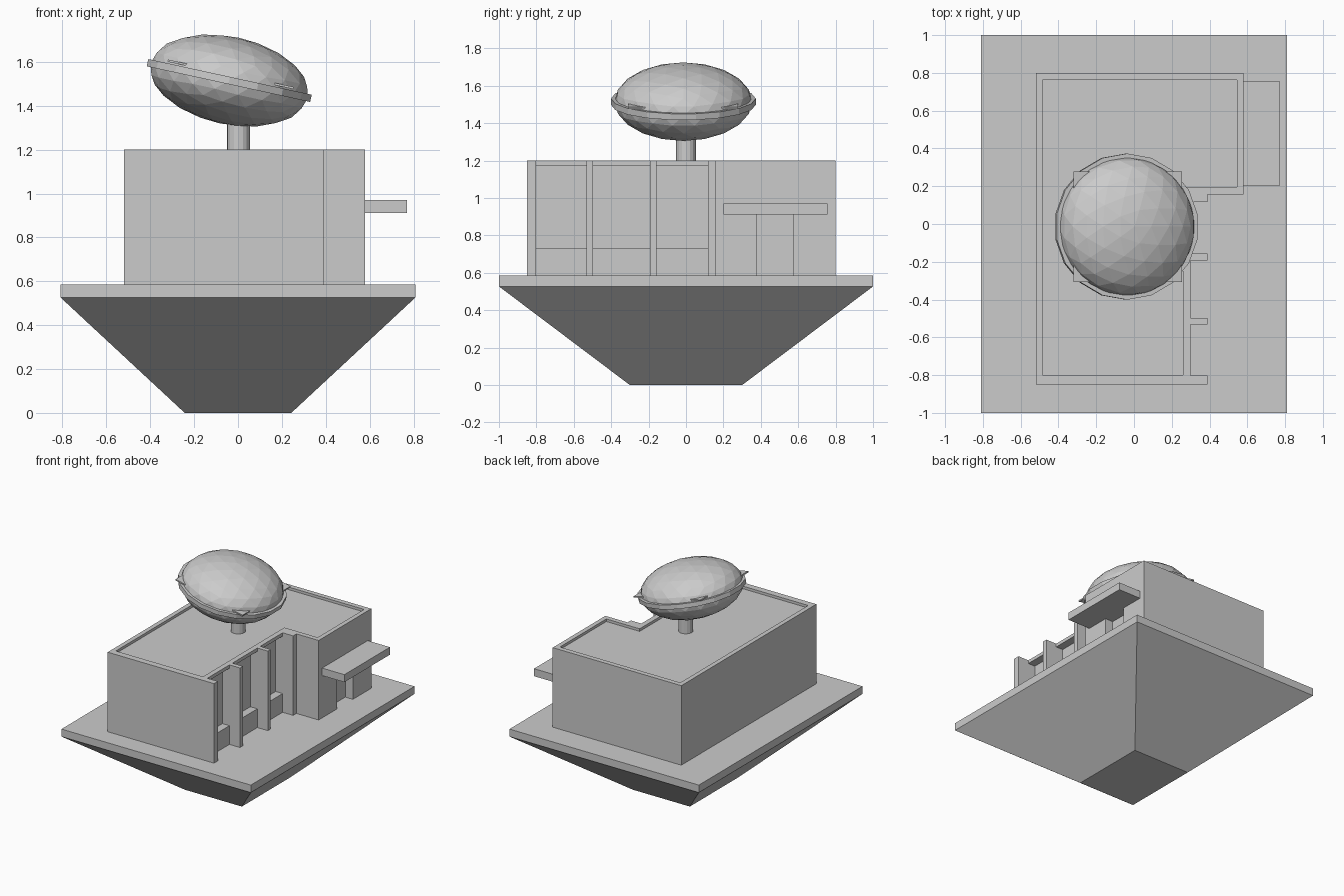
import bpy, bmesh, math
from mathutils import Matrix, Vector

if "Cube" in bpy.data.objects:
    bpy.data.objects.remove(bpy.data.objects["Cube"])


def finish(name, bm):
    bmesh.ops.recalc_face_normals(bm, faces=bm.faces)
    me = bpy.data.meshes.new(name)
    bm.to_mesh(me)
    bm.free()
    ob = bpy.data.objects.new(name, me)
    bpy.context.collection.objects.link(ob)
    return ob


def box(name, x, y, z, mat=Matrix()):
    bm = bmesh.new()
    bmesh.ops.create_cube(bm, size=1)
    for v in bm.verts:
        v.co = mat @ Vector([(a + b) / 2 + c * (b - a) for (a, b), c in zip((x, y, z), v.co)])
    return finish(name, bm)


def stack(name, loops):
    """Closed solid from rings of equal length: list of (points, z)."""
    bm = bmesh.new()
    rings = [[bm.verts.new((x, y, z)) for x, y in pts] for pts, z in loops]
    n = len(rings[0])
    for a, b in zip(rings, rings[1:]):
        for i in range(n):
            j = (i + 1) % n
            bm.faces.new((a[i], a[j], b[j], b[i]))
    bm.faces.new(rings[0][::-1])
    bm.faces.new(rings[-1])
    return finish(name, bm)


def rect(x, y):
    return [(-x, -y), (x, -y), (x, y), (-x, y)]


def cut(target, cutter):
    cutter.hide_render = True
    cutter.hide_set(True)
    m = target.modifiers.new("cut", 'BOOLEAN')
    m.operation = 'DIFFERENCE'
    m.solver = 'EXACT'
    m.object = cutter


# Tapered base with overhanging slab edge
stack("base", [(rect(.243, .30), 0), (rect(.81, 1), .527), (rect(.81, 1), .585)])

# L-shaped building with sunken roof behind a parapet
outer = [(-.52, -.85), (.30, -.85), (.30, .157), (.58, .157), (.58, .80), (-.52, .80)]
inner = [(-.485, -.80), (.26, -.80), (.26, .195), (.545, .195), (.545, .762), (-.485, .762)]
building = stack("building", [(outer, .58), (outer, 1.2), (inner, 1.2), (inner, 1.18)])

# Fins dividing the side facade, with a recessed window in each bay
fins = [(-.85, -.803), (-.533, -.497), (-.192, -.157), (.117, .157)]
for lo, hi in fins:
    box("facade_fin", (.28, .39), (lo, hi), (.58, 1.2))
for (_, lo), (hi, _) in zip(fins, fins[1:]):
    cut(building, box("window_cutter", (.24, .4), (lo, hi), (.73, 1.174)))

# Doorway recess and canopy
cut(building, box("door_cutter", (.515, .7), (.38, .575), (.584, .912)))
box("canopy", (.57, .77), (.20, .757), (.912, .97))

# Mast
bm = bmesh.new()
bmesh.ops.create_cone(bm, cap_ends=True, segments=16, radius1=.053, radius2=.053,
                      depth=.24, matrix=Matrix.Translation((.002, 0, 1.29)))
finish("mast", bm)

# Tilted faceted dome with rim and a square plate whose corners poke out
tilt = Matrix.Translation((-.04, -.014, 1.515)) @ Matrix.Rotation(math.radians(12.3), 4, 'Y')
bm = bmesh.new()
bmesh.ops.create_icosphere(bm, subdivisions=3, radius=1,
                           matrix=tilt @ Matrix.Diagonal((.368, .368, .2, 1)))
finish("dome", bm)
bm = bmesh.new()
bmesh.ops.create_cone(bm, cap_ends=True, segments=18, radius1=.387, radius2=.387,
                      depth=.034, matrix=tilt)
finish("dome_rim", bm)
box("dome_plate", (-.293, .293), (-.293, .293), (.024, .034), tilt)
